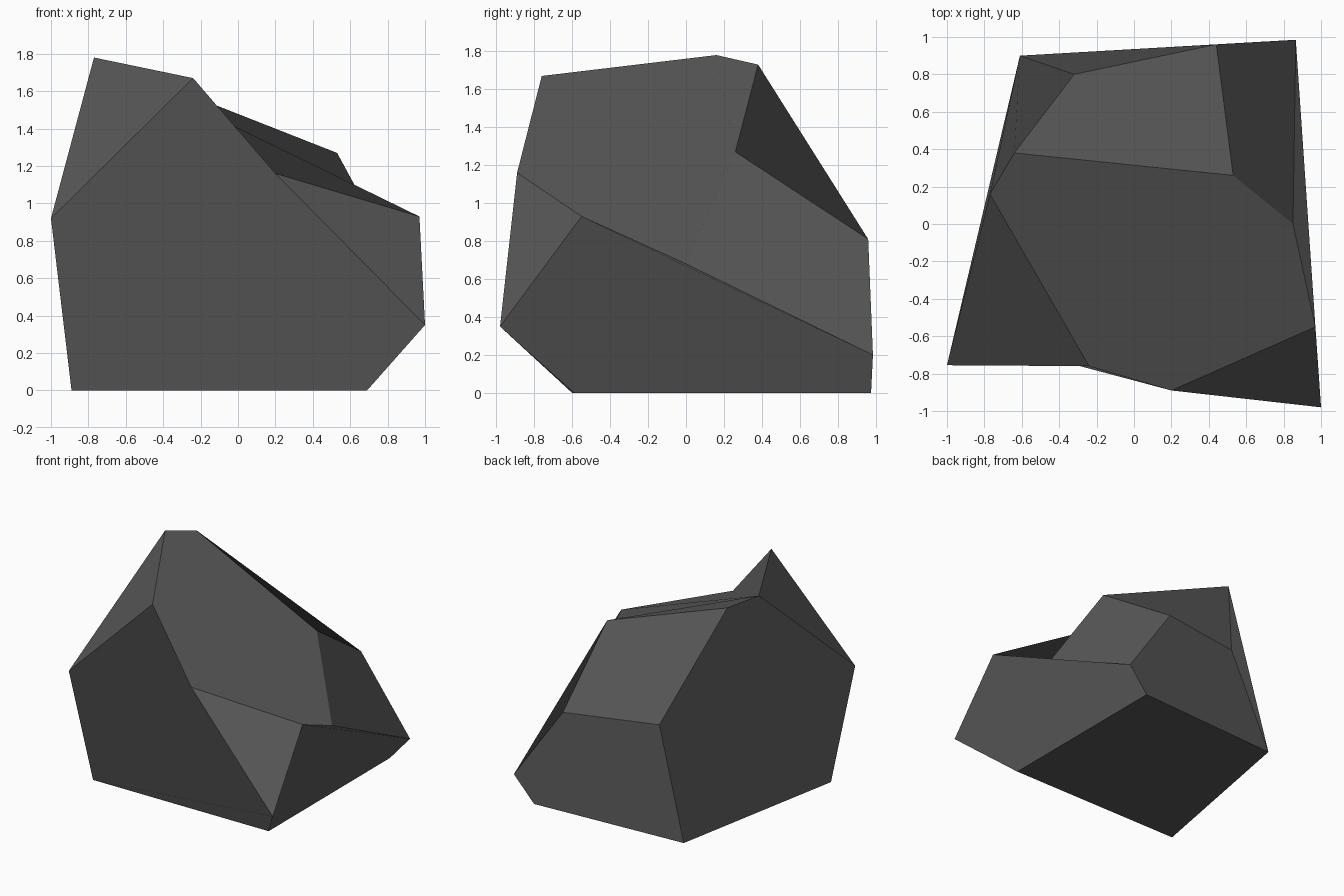
import bpy
from mathutils import Vector

if "Cube" in bpy.data.objects:
    bpy.data.objects.remove(bpy.data.objects["Cube"])

# corner points of the faceted boulder
P = {
    # base corners
    "O": (-0.89, -0.60, 0.0), "A": (-0.61, 0.90, 0.0),
    "N": (0.69, 0.975, 0.0), "P": (0.69, -0.59, 0.0),
    # waist corners
    "I": (-1.0, -0.755, 0.92), "M": (1.0, -0.98, 0.35),
    "L": (0.97, -0.55, 0.93), "K": (0.20, -0.89, 1.16),
    "G": (0.85, 0.0, 0.68), "C": (0.865, 0.985, 0.20),
    "B": (0.44, 0.96, 0.81), "D": (-0.32, 0.80, 0.85),
    # crown corners
    "H": (-0.77, 0.16, 1.78), "J": (-0.24, -0.76, 1.67),
    "E": (-0.64, 0.38, 1.73), "F": (0.53, 0.26, 1.27),
}

# facets: left, front, upper left, front chip, top, upper back,
# upper right, right, back, bottom
FACETS = ["AOIHED", "OPMKJI", "HIJ", "KML", "HJKLGFE", "EFBD",
          "FGCB", "LMPNCG", "BCNAD", "OANP"]


def facet_normal(facet):
    """Average normal of a slightly bent facet."""
    n = Vector()
    for a, b in zip(facet, facet[1:] + facet[:1]):
        n += Vector(P[a]).cross(Vector(P[b]))
    return n.normalized()


# fan out each facet, keeping one flat shade per facet
keys = list(P)
tris, normals = [], []
for f in FACETS:
    n = facet_normal(f)
    for i in range(1, len(f) - 1):
        tris.append([keys.index(c) for c in (f[0], f[i], f[i + 1])])
        normals += [n] * 3

mesh = bpy.data.meshes.new("boulder")
mesh.from_pydata([P[k] for k in keys], [], tris)
mesh.update()
mesh.polygons.foreach_set("use_smooth", [True] * len(mesh.polygons))
mesh.normals_split_custom_set(normals)

# dark stone colour
stone = bpy.data.materials.new("dark grey stone")
stone.diffuse_color = (0.1, 0.1, 0.1, 1.0)
stone.use_nodes = True
stone.node_tree.nodes["Principled BSDF"].inputs["Base Color"].default_value = stone.diffuse_color
mesh.materials.append(stone)

boulder = bpy.data.objects.new("boulder", mesh)
bpy.context.collection.objects.link(boulder)
